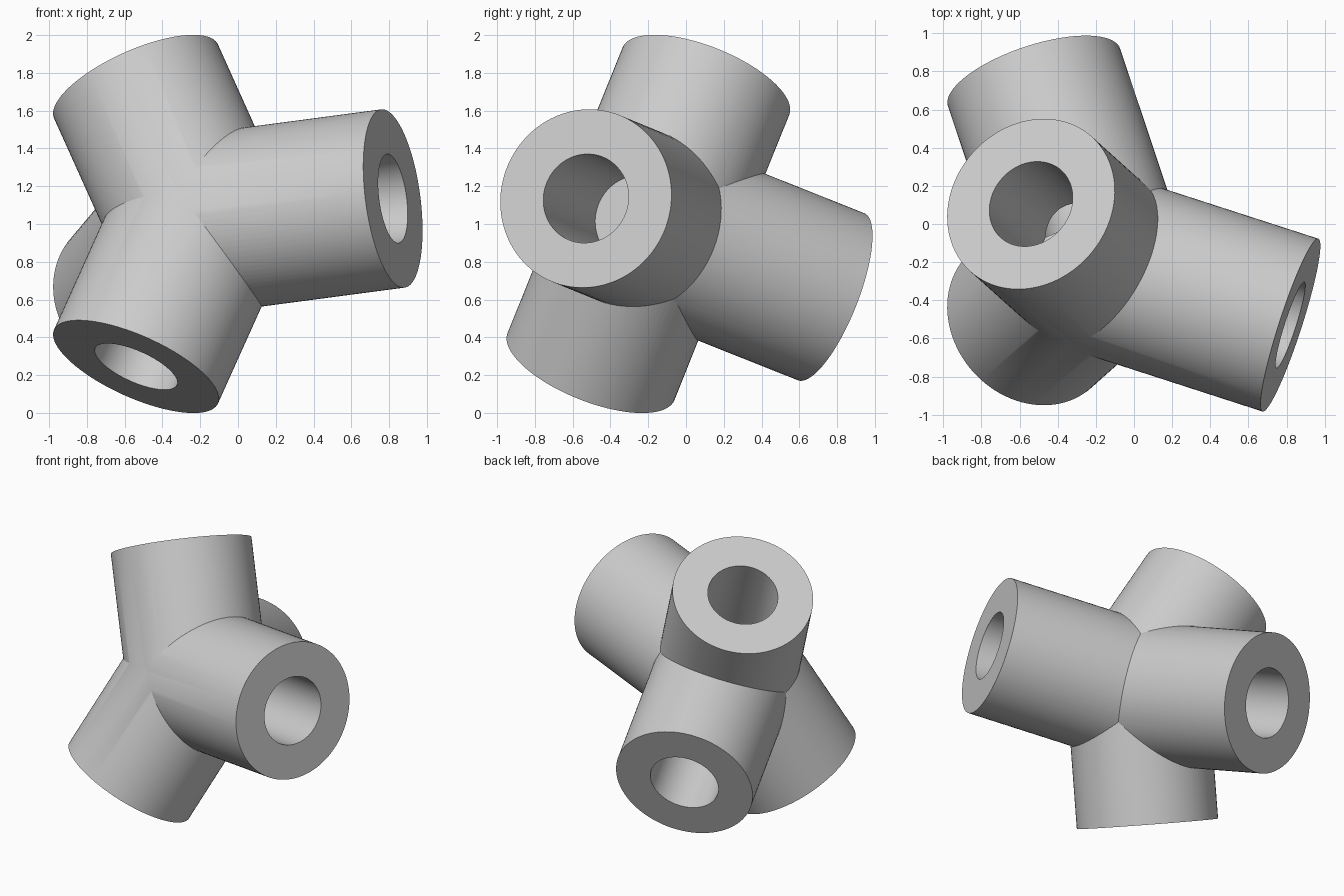
import bpy
import math
from mathutils import Vector

cube = bpy.data.objects.get("Cube")
if cube:
    bpy.data.objects.remove(cube, do_unlink=True)

HUB = Vector((-0.2, -0.2, 1.0))
RADIUS = 0.476
BORE = 0.237
FLOOR = 0.18      # distance from the hub to each blind bore floor

# Centre of the open end of every socket
ENDS = {
    "upper_socket": (-0.54, 0.105, 1.755),
    "side_socket": (0.82, -0.53, 1.135),
    "lower_socket": (-0.54, -0.503, 0.245),
    "back_socket": (-0.524, 0.768, 0.615),
}

grey = bpy.data.materials.new("light_grey")
grey.use_nodes = True
grey.diffuse_color = (0.6, 0.6, 0.6, 1)
grey.node_tree.nodes["Principled BSDF"].inputs["Base Color"].default_value = (0.6, 0.6, 0.6, 1)


def rod(name, start, end, radius):
    """Cylinder running between two points."""
    axis = end - start
    bpy.ops.mesh.primitive_cylinder_add(
        vertices=96, radius=radius, depth=axis.length, location=(start + end) / 2,
        rotation=axis.to_track_quat("Z", "Y").to_euler())
    obj = bpy.context.object
    obj.name = name
    obj.data.materials.append(grey)
    return obj


def combine(target, tool, operation):
    """Apply a boolean and discard the tool."""
    mod = target.modifiers.new(operation.lower(), "BOOLEAN")
    mod.operation = operation
    mod.solver = "EXACT"
    mod.object = tool
    bpy.context.view_layer.objects.active = target
    bpy.ops.object.modifier_apply(modifier=mod.name)
    bpy.data.objects.remove(tool, do_unlink=True)


# Solid arms meeting at the hub
arms = [rod(name, HUB, Vector(end), RADIUS) for name, end in ENDS.items()]
body = arms[0]
for arm in arms[1:]:
    combine(body, arm, "UNION")

# Blind bores
for name, end in ENDS.items():
    end = Vector(end)
    axis = (end - HUB).normalized()
    bore = rod(name + "_bore", HUB + axis * FLOOR, end + axis * 0.1, BORE)
    combine(body, bore, "DIFFERENCE")

body.name = "four_way_tube_connector"
bpy.ops.object.select_all(action="DESELECT")
body.select_set(True)
bpy.context.view_layer.objects.active = body
bpy.ops.object.shade_smooth_by_angle(angle=math.radians(25))
